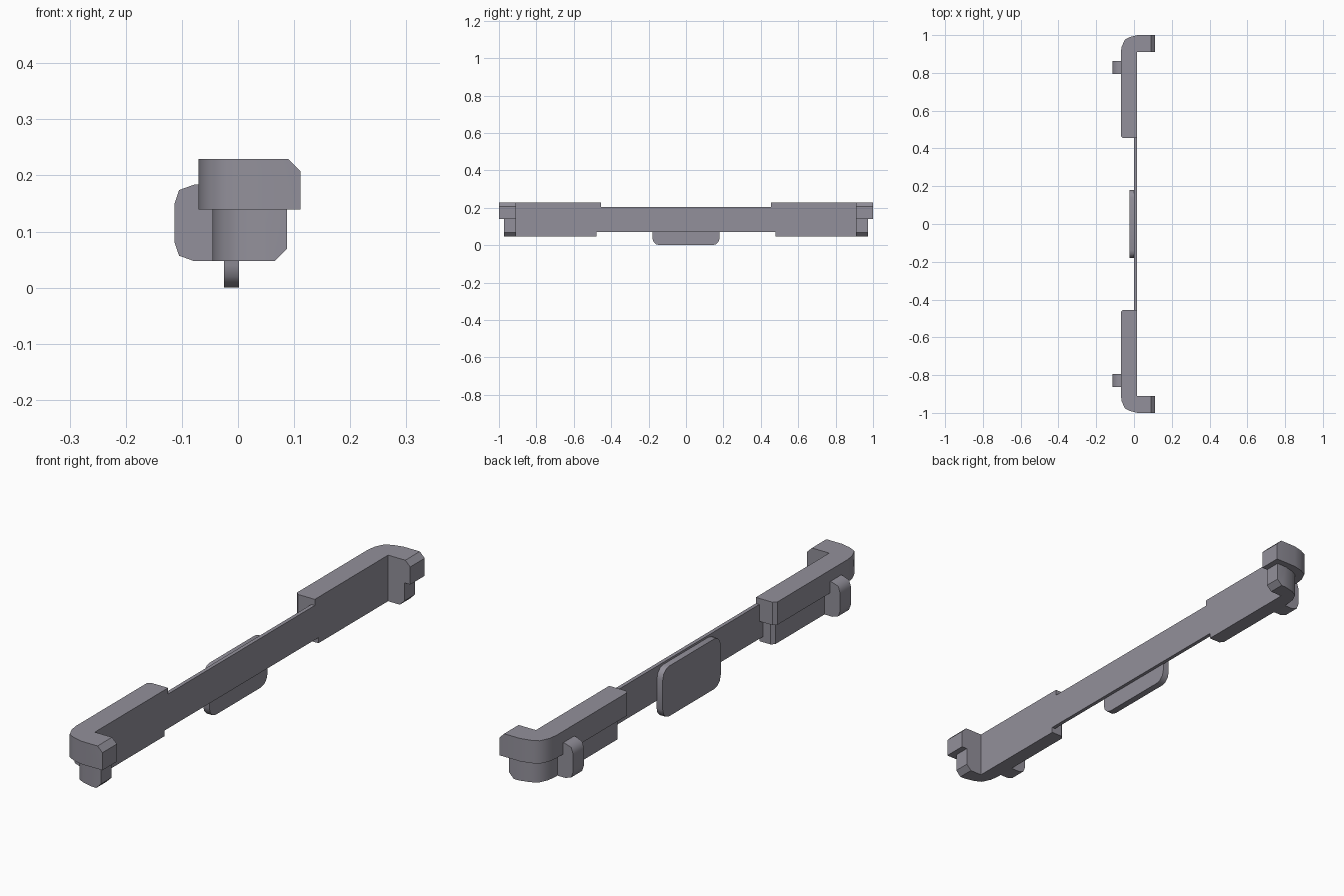
import bpy, bmesh, math
from mathutils import Vector

cube = bpy.data.objects.get("Cube")
if cube:
    bpy.data.objects.remove(cube, do_unlink=True)

grey = bpy.data.materials.new("warm_grey")
colour = (0.29, 0.28, 0.325, 1)
grey.diffuse_color = colour
grey.use_nodes = True
grey.node_tree.nodes["Principled BSDF"].inputs["Base Color"].default_value = colour


def prism(name, outline, axis, lo, hi, cut=None, mirror=False, angle=40):
    """Extrude a 2D outline along an axis; cut is an optional (point, normal) trim."""
    bm = bmesh.new()

    def place(a, b):
        co = [a, b]
        co.insert(axis, lo)
        return bm.verts.new(co)

    face = bm.faces.new([place(a, b) for a, b in outline])
    ext = bmesh.ops.extrude_face_region(bm, geom=[face])
    shift = Vector((0, 0, 0))
    shift[axis] = hi - lo
    moved = [g for g in ext["geom"] if isinstance(g, bmesh.types.BMVert)]
    bmesh.ops.translate(bm, verts=moved, vec=shift)
    if cut:
        geom = bm.verts[:] + bm.edges[:] + bm.faces[:]
        res = bmesh.ops.bisect_plane(bm, geom=geom, plane_co=cut[0],
                                     plane_no=cut[1], clear_outer=True)
        edges = [g for g in res["geom_cut"] if isinstance(g, bmesh.types.BMEdge)]
        bmesh.ops.contextual_create(bm, geom=edges)
    bmesh.ops.recalc_face_normals(bm, faces=bm.faces[:])
    mesh = bpy.data.meshes.new(name)
    bm.to_mesh(mesh)
    bm.free()
    mesh.materials.append(grey)
    obj = bpy.data.objects.new(name, mesh)
    bpy.context.collection.objects.link(obj)
    bpy.ops.object.select_all(action='DESELECT')
    obj.select_set(True)
    bpy.context.view_layer.objects.active = obj
    bpy.ops.object.shade_smooth_by_angle(angle=math.radians(angle))
    if mirror:
        mod = obj.modifiers.new("mirror", 'MIRROR')
        mod.use_axis = (False, True, False)
        mod.use_mirror_merge = False
    return obj


def rounded(a0, a1, b0, b1, r, steps=3):
    """Rounded rectangle outline."""
    pts = []
    for i, (a, b) in enumerate([(a1 - r, b1 - r), (a0 + r, b1 - r),
                                (a0 + r, b0 + r), (a1 - r, b0 + r)]):
        for s in range(steps + 1):
            t = math.radians(90 * (i + s / steps))
            pts.append((a + r * math.cos(t), b + r * math.sin(t)))
    return pts


def bracket(back, inner, tip, end):
    """Plan of an end block whose rounded corner turns into a hook."""
    wall, hook = 0.015, 0.91
    return [(wall, inner), (back + 0.012, inner), (back, inner + 0.012),
            (back, end - 0.095), (back + 0.005, end - 0.06),
            (back + 0.022, end - 0.024), (back + 0.05, end - 0.01),
            (back + 0.09, end), (tip, end), (tip, hook), (wall, hook)]


# Thin connecting wall
prism("connecting_wall", [(0, -0.48), (0.015, -0.48), (0.015, 0.48), (0, 0.48)],
      2, 0.07, 0.205)

# End blocks with hooks, in an upper and a narrower lower tier
prism("upper_end_block", bracket(-0.07, 0.455, 0.111, 1.0), 2, 0.139, 0.229,
      cut=((0.09, 0, 0.229), (1, 0, 1)), mirror=True)
prism("lower_end_block", bracket(-0.045, 0.478, 0.087, 0.974), 2, 0.048, 0.139,
      cut=((0.066, 0, 0.048), (1, 0, -1)), mirror=True)

# Rounded side tabs on the back of the blocks
prism("side_tab", [(-0.03, 0.048), (-0.03, 0.184), (-0.077, 0.184), (-0.105, 0.174),
                   (-0.113, 0.15), (-0.113, 0.08), (-0.105, 0.057), (-0.08, 0.048)],
      1, 0.795, 0.862, mirror=True, angle=60)

# Central rounded plate
prism("central_plate", rounded(-0.18, 0.18, 0, 0.197, 0.04), 0, -0.025, 0.002)
